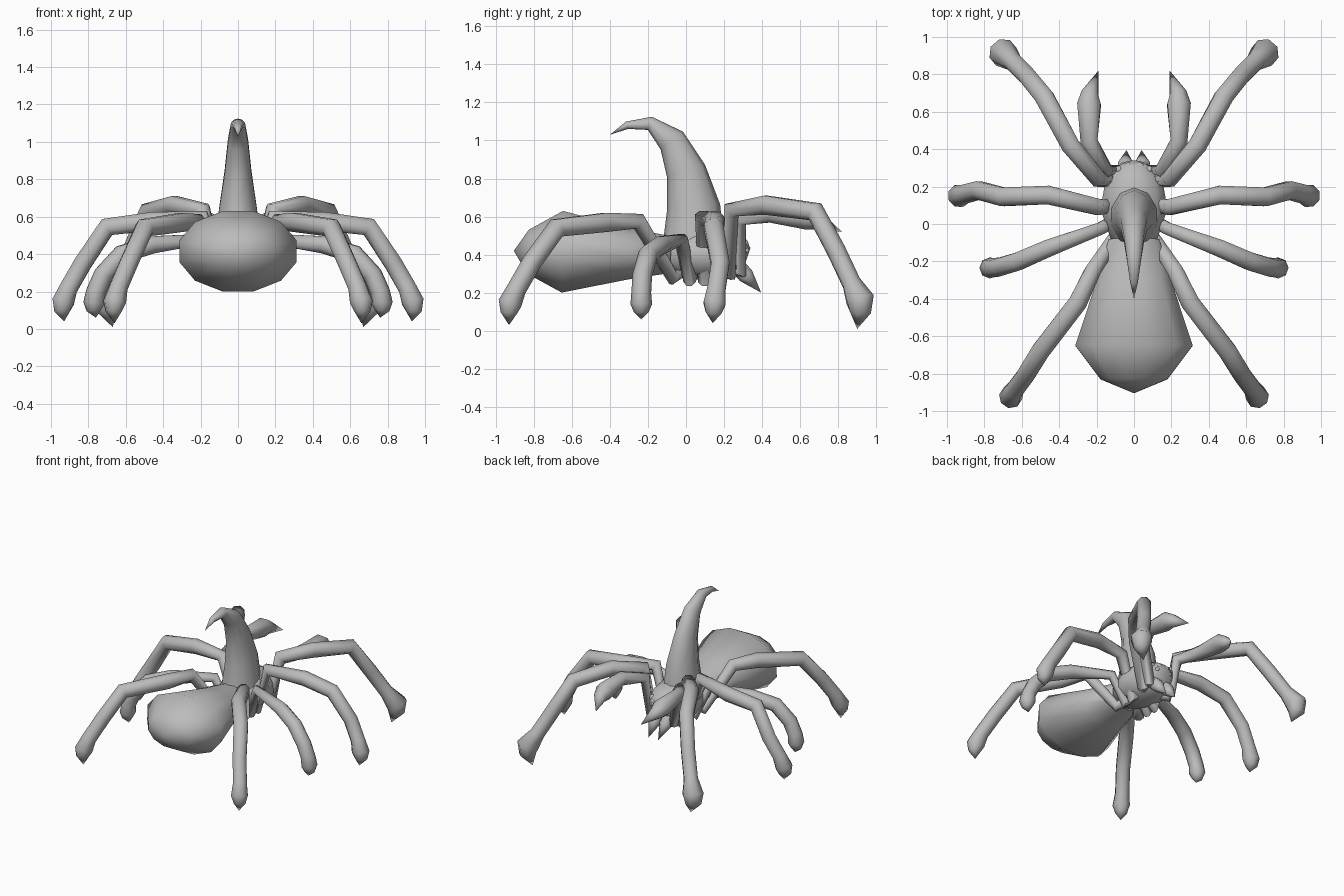
import bpy, bmesh, math
from mathutils import Vector

if "Cube" in bpy.data.objects:
    bpy.data.objects.remove(bpy.data.objects["Cube"])

grey = bpy.data.materials.new("shell_grey")
grey.use_nodes = True
COLOR = (0.5, 0.5, 0.5, 1)
grey.diffuse_color = COLOR
grey.node_tree.nodes["Principled BSDF"].inputs["Base Color"].default_value = COLOR


def finish(name, bm, angle=75):
    bmesh.ops.remove_doubles(bm, verts=bm.verts, dist=0.0005)
    bmesh.ops.recalc_face_normals(bm, faces=bm.faces)
    mesh = bpy.data.meshes.new(name)
    bm.to_mesh(mesh)
    bm.free()
    mesh.materials.append(grey)
    obj = bpy.data.objects.new(name, mesh)
    bpy.context.collection.objects.link(obj)
    bpy.ops.object.select_all(action='DESELECT')
    obj.select_set(True)
    bpy.context.view_layer.objects.active = obj
    bpy.ops.object.shade_smooth_by_angle(angle=math.radians(angle))


def sweep(name, path, radii, ref, sides=8):
    """Tube along a path; each radius is a (side, depth) pair or one number."""
    pts = [Vector(p) for p in path]
    bm = bmesh.new()
    rings = []
    for i, p in enumerate(pts):
        a = (p - pts[i - 1]).normalized() if i else Vector()
        b = (pts[i + 1] - p).normalized() if i < len(pts) - 1 else Vector()
        t = (a + b).normalized()
        side = (ref - t * ref.dot(t)).normalized()
        depth = t.cross(side)
        r = radii[i]
        rx, ry = r if isinstance(r, tuple) else (r, r)
        angles = [math.tau * (k + 0.5) / sides for k in range(sides)]
        rings.append([bm.verts.new(p + side * rx * math.cos(k) + depth * ry * math.sin(k))
                      for k in angles])
    for r0, r1 in zip(rings, rings[1:]):
        for k in range(sides):
            n = (k + 1) % sides
            bm.faces.new((r0[k], r0[n], r1[n], r1[k]))
    bm.faces.new(rings[0])
    bm.faces.new(rings[-1])
    finish(name, bm)


def limb(name, path, radii):
    """Left and right copies of a tube, facing outward."""
    for label, s in (("left", 1), ("right", -1)):
        pts = [(s * x, y, z) for x, y, z in path]
        run = Vector(pts[-1]) - Vector(pts[0])
        ref = Vector((-run.y, run.x, 0)).normalized()
        sweep(f"{label}_{name}", pts, radii, ref)


X = Vector((1, 0, 0))

# Body
sweep("abdomen",
      [(0, -.905, .42), (0, -.83, .415), (0, -.65, .415), (0, -.3, .405), (0, -.08, .4)],
      [0, (.185, .12), (.325, .222), (.205, .14), (.14, .1)], X, 12)
sweep("thorax",
      [(0, -.13, .4), (0, -.09, .4), (0, .08, .4), (0, .22, .4), (0, .29, .39), (0, .32, .38)],
      [0, (.125, .1), (.185, .14), (.16, .13), (.12, .1), (.06, .06)], X, 12)
sweep("horn",
      [(0, .04, .47), (0, .04, .65), (0, 0, .84), (0, -.075, 1), (0, -.19, 1.09),
       (0, -.31, 1.08), (0, -.4, 1.03)],
      [(.13, .16), (.105, .14), (.075, .105), (.057, .075), (.04, .036), (.022, .02), 0], X, 10)

# Walking legs: hip, low joint, knee, shin, ankle, foot and pointed toe
leg_radii = [.03, .04, .046, .054, .054, .052, .052, .063, .045, 0]
limb("front_leg",
     [(.04, .15, .33), (.11, .23, .3), (.19, .24, .635), (.34, .42, .66), (.48, .68, .625),
      (.57, .79, .42), (.65, .87, .25), (.7, .915, .165), (.7, .915, .1), (.67, .9, .01)],
     [.03, .04, .048, .054, .054, .052, .052, .078, .06, 0])
limb("second_leg",
     [(.04, .1, .32), (.1, .1, .27), (.19, .09, .595), (.46, .155, .575), (.7, .145, .545),
      (.83, .18, .35), (.905, .16, .22), (.935, .15, .145), (.94, .145, .095), (.93, .14, .04)],
     leg_radii)
limb("third_leg",
     [(.04, .04, .32), (.1, .02, .27), (.18, -.025, .48), (.46, -.13, .45), (.62, -.2, .4),
      (.72, -.23, .29), (.76, -.235, .2), (.77, -.235, .14), (.77, -.235, .1), (.76, -.235, .06)],
     [.03, .038, .036, .05, .052, .052, .052, .057, .04, 0])
limb("rear_leg",
     [(.04, -.01, .32), (.1, -.07, .28), (.22, -.25, .575), (.3, -.42, .57), (.5, -.68, .54),
      (.58, -.81, .36), (.64, -.89, .22), (.66, -.925, .145), (.665, -.93, .095),
      (.66, -.93, .03)], leg_radii)

# Raised pincers reaching past the head
limb("pincer",
     [(.05, .2, .33), (.1, .29, .31), (.15, .28, .585), (.24, .44, .615), (.24, .64, .595),
      (.235, .7, .575), (.19, .82, .52)],
     [.025, .035, .042, .05, .068, .048, 0])

# Fangs and eyes on the head
limb("fang", [(.05, .25, .36), (.045, .315, .29), (.04, .395, .2)], [.045, .045, 0])
for label, s in (("left", 1), ("right", -1)):
    for name, x, y, z, r in (("inner_eye", .03, .3, .455, .03), ("outer_eye", .08, .29, .455, .022),
                             ("lower_eye", .055, .315, .42, .018)):
        bm = bmesh.new()
        bmesh.ops.create_icosphere(bm, subdivisions=2, radius=r)
        bmesh.ops.translate(bm, verts=bm.verts, vec=(s * x, y, z))
        finish(f"{label}_{name}", bm)
